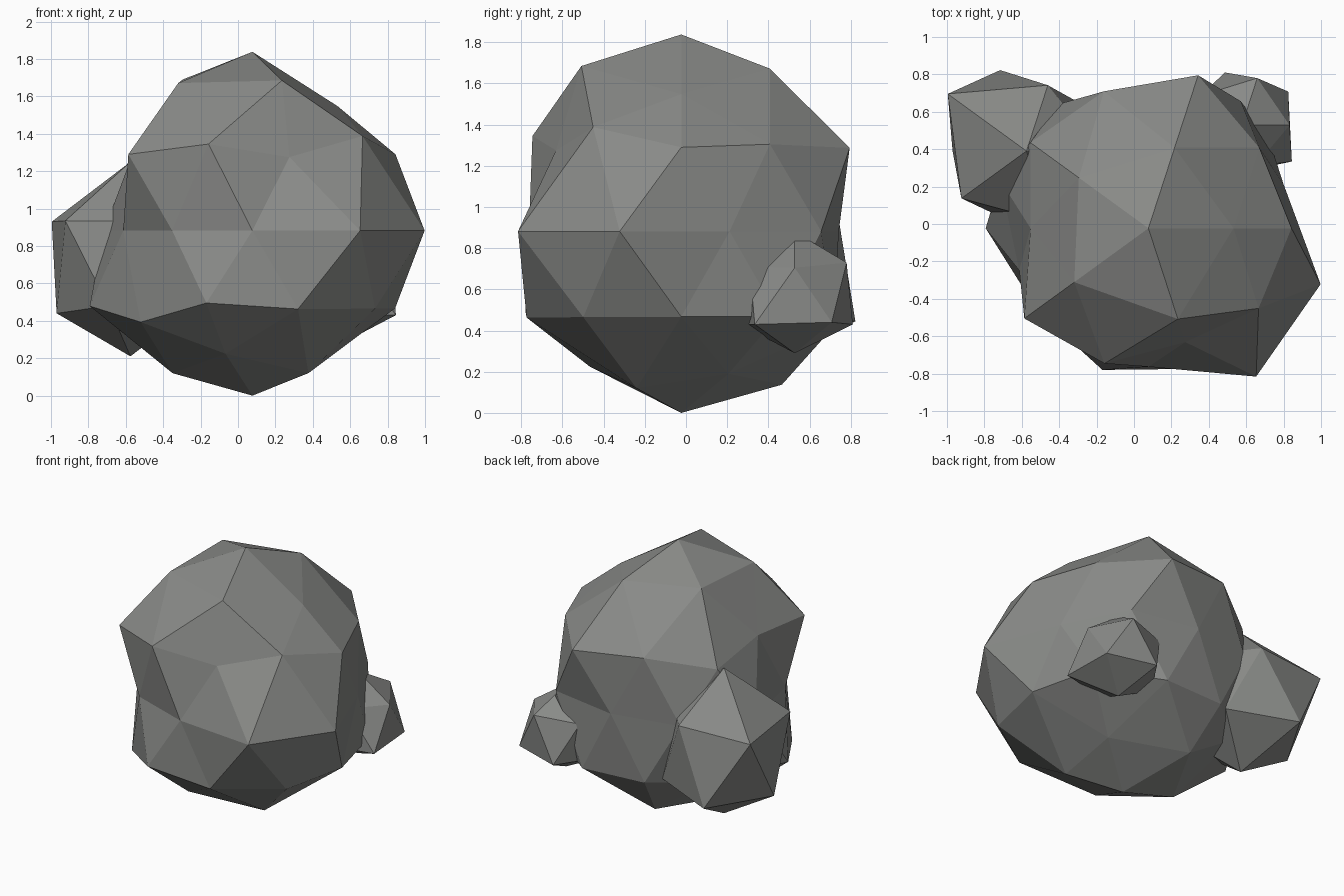
import bpy, bmesh, math

if "Cube" in bpy.data.objects:
    bpy.data.objects.remove(bpy.data.objects["Cube"])

stone = bpy.data.materials.new("stone_grey")
stone.diffuse_color = (0.25, 0.255, 0.245, 1)
stone.use_nodes = True
stone.node_tree.nodes["Principled BSDF"].inputs["Base Color"].default_value = stone.diffuse_color


def rough_rock(name, centre, subdivisions, top, bottom, rings):
    """Chip an icosphere: each ring is (unit height, first angle, [(radius, z), ...])."""
    bm = bmesh.new()
    bmesh.ops.create_icosphere(bm, subdivisions=subdivisions, radius=1.0)
    cx, cy = centre
    for v in bm.verts:
        if abs(v.co.z) > 0.98:
            v.co = (cx, cy, top if v.co.z > 0 else bottom)
            continue
        _, start, spots = min(rings, key=lambda r: abs(r[0] - v.co.z))
        step = 360 / len(spots)
        angle = math.degrees(math.atan2(v.co.y, v.co.x))
        i = round((angle - start) / step) % len(spots)
        radius, z = spots[i]
        a = math.radians(start + i * step)
        v.co = (cx + radius * math.cos(a), cy + radius * math.sin(a), z)
    bmesh.ops.recalc_face_normals(bm, faces=bm.faces[:])
    mesh = bpy.data.meshes.new(name)
    bm.to_mesh(mesh)
    bm.free()
    mesh.materials.append(stone)
    obj = bpy.data.objects.new(name, mesh)
    bpy.context.collection.objects.link(obj)
    return obj


# Large boulder
equator = [.76, .84, .765, .82, .834, .726, .73, .74, .98, .968]
rough_rock("main_boulder", (.077, -.023), 2, 1.838, .0, [
    (.851, 0, [(.455, 1.548), (.453, 1.672), (.46, 1.69), (.49, 1.671), (.51, 1.685)]),
    (.526, 36, [(.733, 1.305), (.77, 1.33), (.63, 1.32), (.76, 1.345), (.728, 1.388)]),
    (.447, 0, [(.765, 1.29), (.86, 1.287), (.78, 1.25), (.82, 1.29), (.64, 1.275)]),
    (0, 18, [(r, .882) for r in equator]),
    (-.447, 36, [(.8, .47), (.75, .43), (.87, .479), (.796, .495), (.81, .465)]),
    (-.526, 0, [(.763, .467), (.78, .42), (.72, .42), (.738, .393), (.79, .463)]),
    (-.851, 36, [(.39, .19), (.514, .137), (.427, .12), (.466, .224), (.37, .12)]),
])

# Medium stone at the back left
rough_rock("left_stone", (-.575, .39), 1, 1.25, .21, [
    (.447, 0, [(.4, .93), (.37, .94), (.52, .93), (.43, .935), (.4, .93)]),
    (-.447, 36, [(.4, .46), (.455, .445), (.395, .44), (.38, .48), (.4, .46)]),
])

# Small stone at the back right
rough_rock("right_stone", (.577, .528), 1, .88, .29, [
    (.447, 0, [(.255, .705), (.265, .73), (.27, .71), (.27, .71), (.23, .71)]),
    (-.447, 36, [(.306, .44), (.297, .43), (.28, .43), (.28, .43), (.33, .43)]),
])
